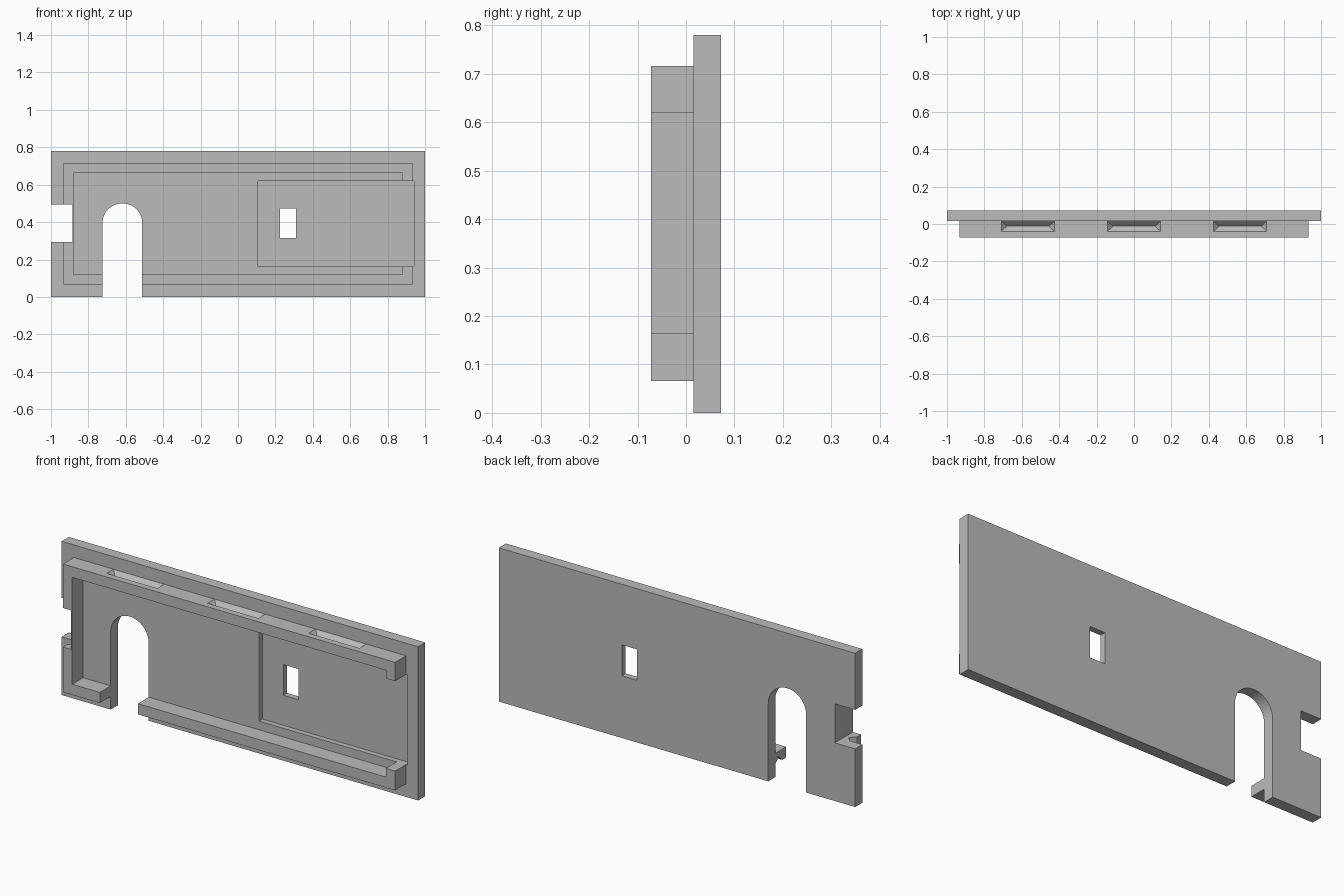
import bpy, bmesh, math
from mathutils import Matrix

if "Cube" in bpy.data.objects:
    bpy.data.objects.remove(bpy.data.objects["Cube"])

gray = bpy.data.materials.new("plain_gray")
gray.use_nodes = True
color = (0.5, 0.5, 0.5, 1)
gray.diffuse_color = color
gray.node_tree.nodes["Principled BSDF"].inputs["Base Color"].default_value = color


def finish(name, bm):
    bmesh.ops.recalc_face_normals(bm, faces=bm.faces)
    mesh = bpy.data.meshes.new(name)
    bm.to_mesh(mesh)
    bm.free()
    mesh.materials.append(gray)
    obj = bpy.data.objects.new(name, mesh)
    bpy.context.collection.objects.link(obj)
    return obj


def prism(name, profile, y0, y1):
    """Extrude an x-z outline from y0 to y1."""
    bm = bmesh.new()
    face = bm.faces.new([bm.verts.new((x, y0, z)) for x, z in profile])
    out = bmesh.ops.extrude_face_region(bm, geom=[face])
    verts = [v for v in out["geom"] if isinstance(v, bmesh.types.BMVert)]
    bmesh.ops.translate(bm, verts=verts, vec=(0, y1 - y0, 0))
    return finish(name, bm)


def box(name, x0, x1, z0, z1, y0=-0.2, y1=0.2):
    return prism(name, [(x0, z0), (x1, z0), (x1, z1), (x0, z1)], y0, y1)


def snap_cutter(x, z, angle):
    """Hipped wedge that sinks into the rim; its mouth faces local +z."""
    bm = bmesh.new()
    for s in (-1, 1):
        for y in (-0.04, 0.0148):
            for h in (0, 0.02):
                bm.verts.new((s * 0.142, y, h))
        bm.verts.new((s * 0.113, -0.012, -0.028))
    bmesh.ops.convex_hull(bm, input=bm.verts[:])
    place = Matrix.Translation((x, 0, z)) @ Matrix.Rotation(angle, 4, "Y")
    bmesh.ops.transform(bm, matrix=place, verts=bm.verts[:])
    return finish("snap_cutter", bm)


def cut(obj, cutters):
    bpy.context.view_layer.objects.active = obj
    for c in cutters:
        c.hide_render = True
        mod = obj.modifiers.new("cut", "BOOLEAN")
        mod.operation = "DIFFERENCE"
        mod.solver = "EXACT"
        mod.object = c
        bpy.ops.object.modifier_apply(modifier=mod.name)


# Back plate and raised rim
plate = box("plate", -1, 1, 0, 0.78, 0.015, 0.072)
rim = box("rim", -0.932, 0.932, 0.066, 0.716, -0.072, 0.015)

# Openings shared by both parts
steps = 32
arch_outline = [(-0.725, -0.1), (-0.512, -0.1)] + [
    (-0.6185 + 0.1065 * math.cos(math.pi * i / steps),
     0.394 + 0.1065 * math.sin(math.pi * i / steps)) for i in range(steps + 1)]
arch = prism("arch_cutter", arch_outline, -0.2, 0.2)
side_notch = box("side_notch_cutter", -1.1, -0.886, 0.295, 0.493)
window = box("window_cutter", 0.225, 0.31, 0.316, 0.472)
pocket = box("pocket_cutter", 0.108, 0.942, 0.164, 0.62, -0.2, 0.042)
shared = [arch, side_notch, window, pocket]

# Hollow of the rim and snap recesses on its outer sides
hollow = box("hollow_cutter", -0.88, 0.88, 0.12, 0.662)
snaps = [snap_cutter(-0.932, 0.39, -math.pi / 2)]
for x in (-0.567, 0, 0.567):
    snaps.append(snap_cutter(x, 0.716, 0))
    snaps.append(snap_cutter(x, 0.066, math.pi))

cut(plate, shared)
cut(rim, [hollow] + snaps + [arch, side_notch, pocket])
for helper in shared + [hollow] + snaps:
    bpy.data.objects.remove(helper)

# Smooth arch curve, sharp corners elsewhere
bpy.ops.object.select_all(action="DESELECT")
for obj in (plate, rim):
    obj.select_set(True)
bpy.context.view_layer.objects.active = plate
bpy.ops.object.shade_smooth_by_angle(angle=math.radians(30))
